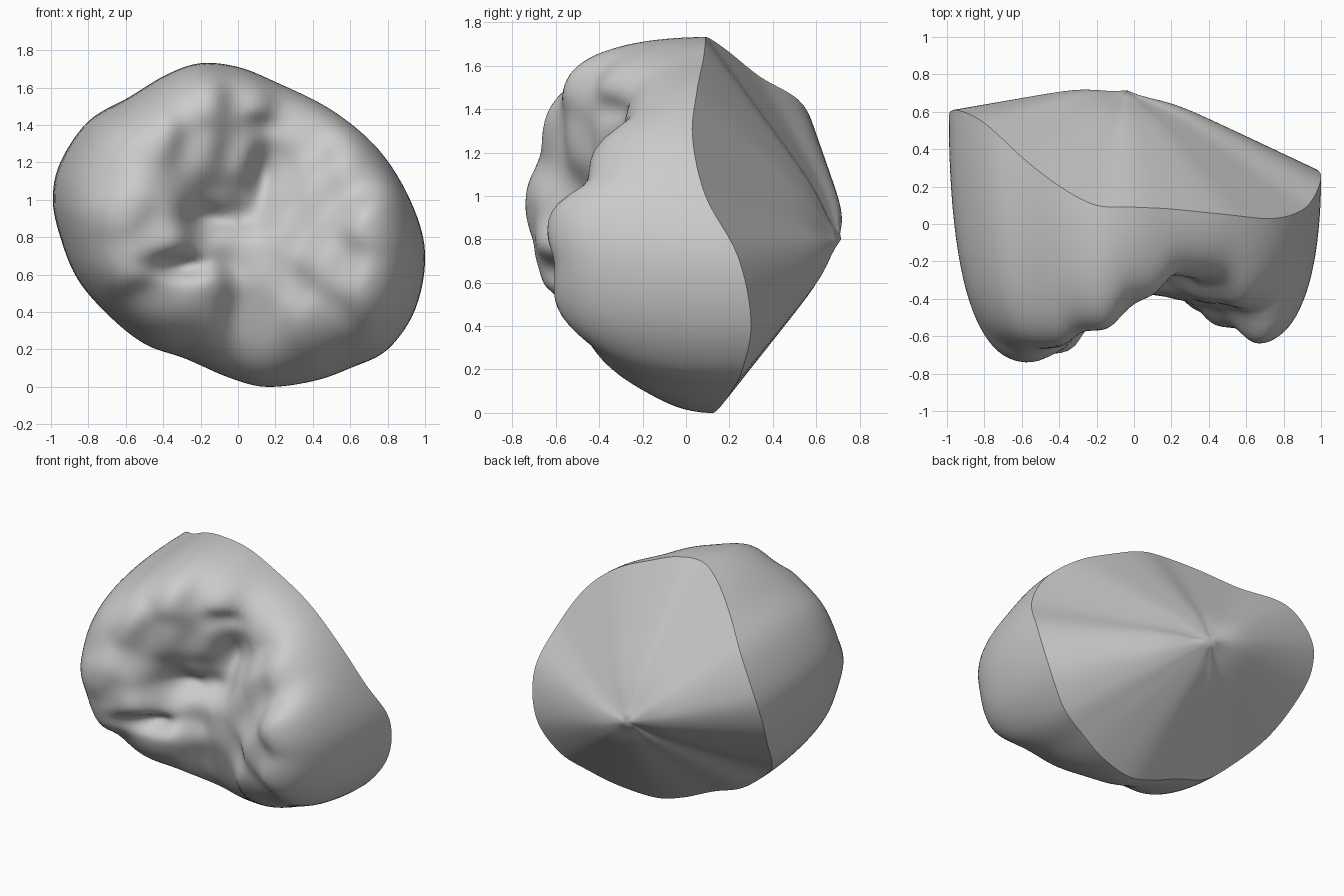
import bpy, bmesh, math
from mathutils import Vector

cube = bpy.data.objects.get("Cube")
if cube:
    bpy.data.objects.remove(cube, do_unlink=True)

# Crease loop between the weathered front and the broken back: x, y, z
RIM = [
    (-.2, .1, 1.73), (0, .09, 1.71), (.2, .08, 1.63), (.5, .05, 1.48), (.75, .03, 1.27),
    (.92, .09, 1), (1, .24, .72), (.95, .3, .42), (.8, .26, .2), (.6, .21, .1),
    (.4, .16, .03), (.15, .12, 0), (-.05, .11, .05), (-.28, .1, .15), (-.5, .09, .23),
    (-.7, .09, .39), (-.86, .28, .58), (-.95, .46, .8), (-.99, .57, 1), (-.95, .61, 1.2),
    (-.8, .54, 1.42), (-.58, .34, 1.55), (-.38, .19, 1.67)]

# Front relief: x, z and depth y of the lobes and the valley between them
RELIEF = [
    (-.62, .95, -.76), (-.75, 1.15, -.69), (-.45, 1.35, -.69), (-.2, 1.53, -.6),
    (-.62, .65, -.72), (-.2, 1.28, -.56), (-.42, .83, -.7), (-.5, .42, -.58),
    (-.25, .4, -.56), (.05, 1.55, -.43), (.3, 1.5, -.28), (.37, 1.3, -.3),
    (.6, 1.15, -.48), (.45, 1.05, -.43), (.73, .87, -.68), (.5, .65, -.56),
    (.28, .82, -.41), (.72, .55, -.66), (.42, .38, -.51), (.2, 1.2, -.23),
    (.07, .95, -.28), (.03, .68, -.37), (.08, .42, -.37), (-.1, .9, -.42),
    (-.2, .56, -.56), (0, 1.25, -.42), (.22, .56, -.39)]

# Hollows pressed into the front: x, z, half width, half height, depth
HOLLOWS = [
    (-.3, .65, .17, .06, .12), (-.12, .9, .18, .08, .12), (.13, 1.1, .07, .14, .08),
    (.13, 1.4, .1, .06, .05)]

PIVOT = Vector((0, 0, .85))
APEX = Vector((-.04, .77, .8))
STEPS, FRONT_RINGS, BACK_RINGS = 6, 40, 16


def smooth_loop(points, steps):
    """Closed Catmull-Rom curve through the points."""
    pts = [Vector(p) for p in points]
    n, out = len(pts), []
    for i in range(n):
        a, b, c, d = (pts[(i + k) % n] for k in (-1, 0, 1, 2))
        for j in range(steps):
            t = j / steps
            out.append((b * 2 + (c - a) * t + (a * 2 - b * 5 + c * 4 - d) * t ** 2
                        + (b * 3 - a - c * 3 + d) * t ** 3) / 2)
    return out


def relief(x, z):
    """Depth of the front, blended from nearby points, with hollows added."""
    total = weight = 0
    for px, pz, py in RELIEF:
        w = 1 / ((x - px) ** 2 + (z - pz) ** 2 + .025) ** 2.8
        total += w * py
        weight += w
    y = total / weight
    for hx, hz, rx, rz, depth in HOLLOWS:
        y += depth * math.exp(-((x - hx) / rx) ** 2 - ((z - hz) / rz) ** 2)
    return y


def front_point(rim, s):
    """Bulging front: steep at the sides and top, sloping at the bottom."""
    p = rim.lerp(PIVOT, 1 - s)
    out = rim - PIVOT
    rise = out.z / math.hypot(out.x, out.z)
    power = 7.5 + 1.5 * max(0, rise) ** 2 - 5.2 * max(0, -rise) ** 3
    fill = math.sqrt(max(0, 1 - s ** power))
    p.y = rim.y + (relief(p.x, p.z) - rim.y) * fill
    return p


def back_point(rim, s):
    """Straight fan towards the apex, slightly blunted."""
    p = rim.lerp(APEX, 1 - s)
    p.y -= .055 * math.exp(-(s / .2) ** 2)
    return p


def skin(bm, rings, pole):
    """Join the rings and close the last one on a pole vertex."""
    n = len(rings[0])
    for a, b in zip(rings, rings[1:]):
        for i in range(n):
            j = (i + 1) % n
            bm.faces.new((a[i], a[j], b[j], b[i]))
    last, tip = rings[-1], bm.verts.new(pole)
    for i in range(n):
        bm.faces.new((last[i], last[(i + 1) % n], tip))


bm = bmesh.new()
loop = smooth_loop(RIM, STEPS)
rim_verts = [bm.verts.new(p) for p in loop]

# Weathered front, rings packed closer near the rim
front = [rim_verts]
for k in range(1, FRONT_RINGS):
    s = math.sin(math.pi / 2 * (1 - k / FRONT_RINGS))
    front.append([bm.verts.new(front_point(p, s)) for p in loop])
skin(bm, front, (PIVOT.x, relief(PIVOT.x, PIVOT.z), PIVOT.z))

# Broken back
back = [rim_verts]
for k in range(1, BACK_RINGS):
    s = 1 - k / BACK_RINGS
    back.append([bm.verts.new(back_point(p, s)) for p in loop])
skin(bm, back, back_point(APEX, 0))

# Smooth shading with a sharp crease at the rim
bmesh.ops.recalc_face_normals(bm, faces=bm.faces[:])
for f in bm.faces:
    f.smooth = True
for i, v in enumerate(rim_verts):
    edge = bm.edges.get((v, rim_verts[(i + 1) % len(rim_verts)]))
    edge.smooth = False

mesh = bpy.data.meshes.new("stone_fragment")
bm.to_mesh(mesh)
bm.free()
stone = bpy.data.objects.new("stone_fragment", mesh)
bpy.context.scene.collection.objects.link(stone)

# Plain grey stone
grey = bpy.data.materials.new("stone_grey")
grey.use_nodes = True
colour = (.6, .6, .6, 1)
grey.diffuse_color = colour
grey.node_tree.nodes["Principled BSDF"].inputs["Base Color"].default_value = colour
mesh.materials.append(grey)
